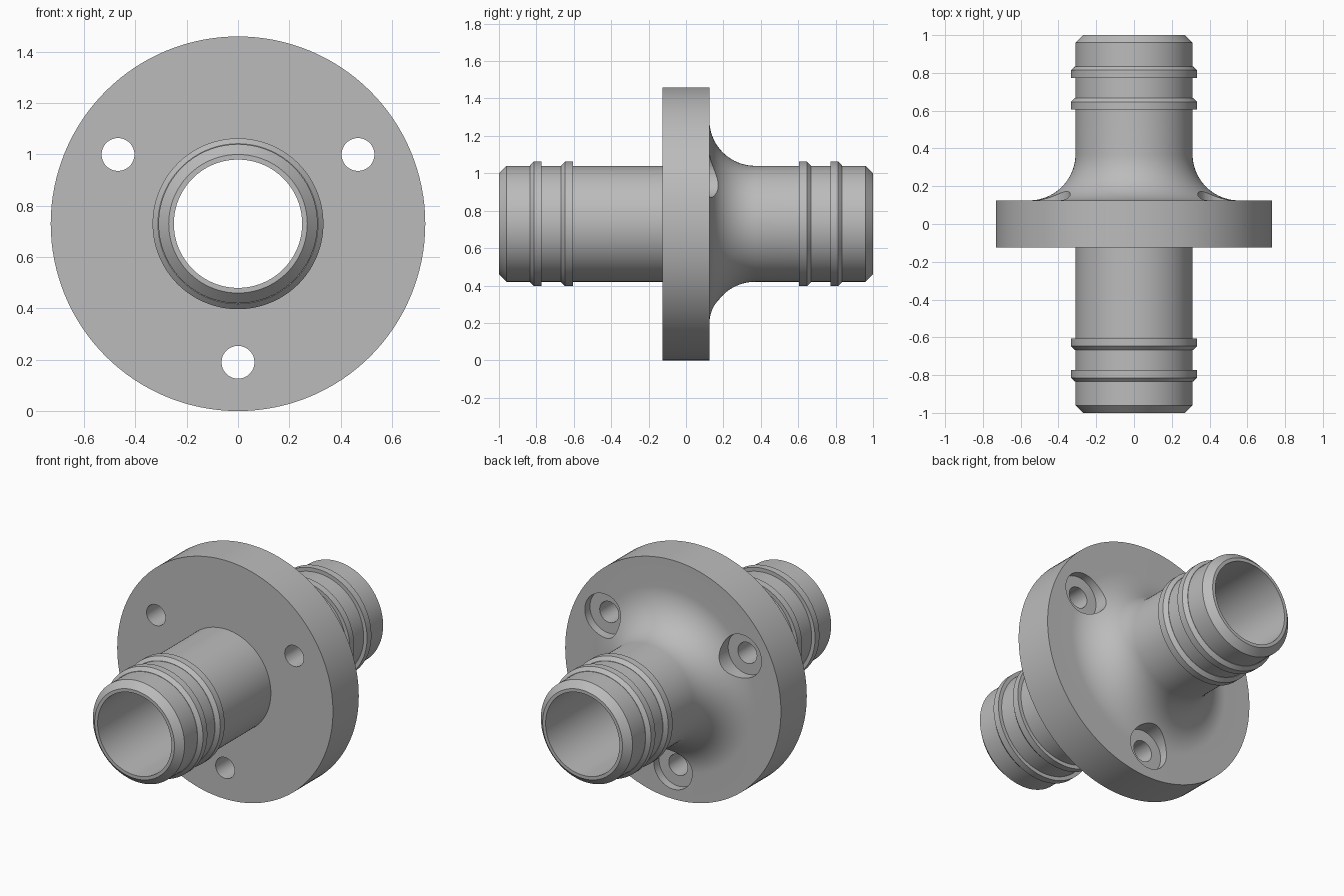
import bpy
import bmesh
from math import sin, cos, pi, radians
from mathutils import Vector

cube = bpy.data.objects.get("Cube")
if cube:
    bpy.data.objects.remove(cube)

FLANGE_R = 0.73      # also the height of the axis
FLANGE_Y = 0.125     # half thickness
TUBE_R, BORE_R = 0.31, 0.25
RIB_R = 0.333
FILLET = 0.245
SEGMENTS = 128

grey = bpy.data.materials.new("plain_grey")
grey.use_nodes = True
grey.diffuse_color = (0.5, 0.5, 0.5, 1)
grey.node_tree.nodes["Principled BSDF"].inputs["Base Color"].default_value = (0.5, 0.5, 0.5, 1)


def lathe(name, profile, segments, centre):
    """Revolve a closed (radius, y) profile about the y direction."""
    bm = bmesh.new()
    rings = []
    for i in range(segments):
        a = 2 * pi * i / segments
        rings.append([bm.verts.new((r * sin(a), y, r * cos(a))) for r, y in profile])
    n = len(profile)
    for i in range(segments):
        a, b = rings[i], rings[(i + 1) % segments]
        for j in range(n):
            k = (j + 1) % n
            bm.faces.new((a[j], a[k], b[k], b[j]))
    bmesh.ops.remove_doubles(bm, verts=bm.verts, dist=1e-5)
    bmesh.ops.recalc_face_normals(bm, faces=bm.faces)
    mesh = bpy.data.meshes.new(name)
    bm.to_mesh(mesh)
    bm.free()
    mesh.materials.append(grey)
    obj = bpy.data.objects.new(name, mesh)
    obj.location = centre
    bpy.context.collection.objects.link(obj)
    return obj


def hose_end():
    """Outer profile of a ribbed spigot, from the flange side to the tip."""
    pts = []
    for start in (0.605, 0.772):
        pts += [(TUBE_R, start), (RIB_R, start),
                (RIB_R, start + 0.042), (TUBE_R + 0.002, start + 0.063),
                (TUBE_R, start + 0.063)]
    return pts + [(TUBE_R, 0.96), (0.27, 1.0), (BORE_R, 1.0)]


# Flange, both spigots and the rear fillet as one turned body
front = [(r, -y) for r, y in reversed(hose_end())]
steps = 20
fillet = []
for i in range(steps + 1):
    a = pi / 2 * i / steps
    fillet.append((TUBE_R + FILLET * (1 - sin(a)), FLANGE_Y + FILLET * (1 - cos(a))))
profile = front + [(TUBE_R, -FLANGE_Y), (FLANGE_R, -FLANGE_Y), (FLANGE_R, FLANGE_Y)]
profile += fillet + hose_end()
body = lathe("flanged_hose_connector", profile, SEGMENTS, (0, 0, FLANGE_R))

# Three counterbored screw holes
stepped = [(0, -0.3), (0.064, -0.3), (0.064, 0.075), (0.13, 0.075), (0.13, 0.5), (0, 0.5)]
for i in range(3):
    a = radians(60 + 120 * i)
    where = Vector((0.54 * sin(a), 0, FLANGE_R + 0.54 * cos(a)))
    cutter = lathe("screw_hole_cutter", stepped, 48, where)
    cutter.hide_render = True
    cutter.hide_set(True)
    cut = body.modifiers.new("screw_hole", "BOOLEAN")
    cut.operation = "DIFFERENCE"
    cut.solver = "EXACT"
    cut.object = cutter

# Apply the cuts and drop the cutters
bpy.ops.object.select_all(action="DESELECT")
bpy.context.view_layer.objects.active = body
body.select_set(True)
for mod in list(body.modifiers):
    cutter = mod.object
    bpy.ops.object.modifier_apply(modifier=mod.name)
    bpy.data.objects.remove(cutter)

bpy.ops.object.shade_smooth_by_angle(angle=radians(25))
